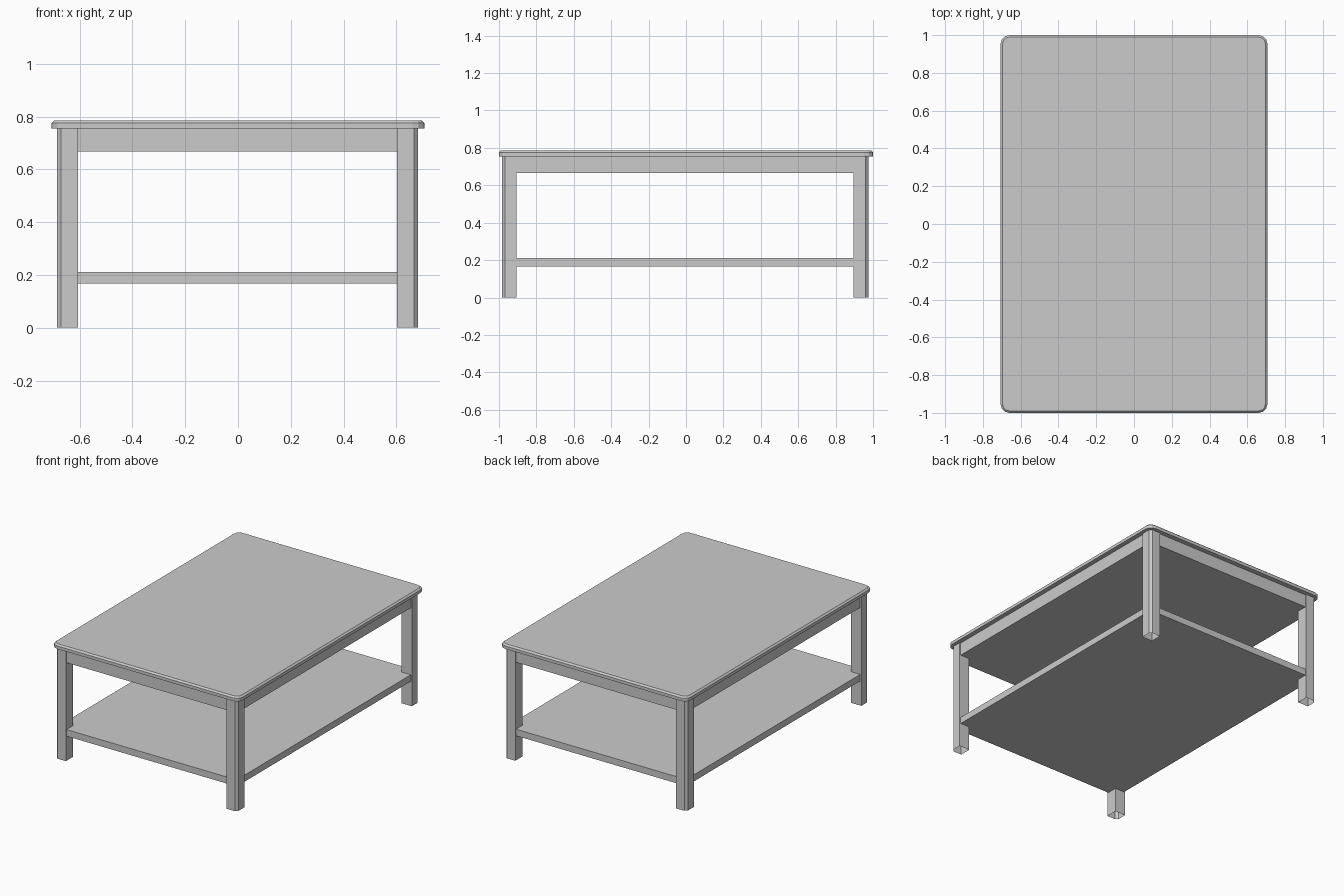
import bpy, bmesh, math

if "Cube" in bpy.data.objects:
    bpy.data.objects.remove(bpy.data.objects["Cube"])


def finish(name, bm):
    bmesh.ops.recalc_face_normals(bm, faces=bm.faces)
    me = bpy.data.meshes.new(name)
    bm.to_mesh(me)
    bm.free()
    ob = bpy.data.objects.new(name, me)
    bpy.context.collection.objects.link(ob)
    return ob


def box(name, x0, x1, y0, y1, z0, z1):
    bm = bmesh.new()
    bmesh.ops.create_cube(bm, size=1)
    for v in bm.verts:
        v.co.x = x1 if v.co.x > 0 else x0
        v.co.y = y1 if v.co.y > 0 else y0
        v.co.z = z1 if v.co.z > 0 else z0
    return finish(name, bm)


def rounded_loop(bm, hx, hy, r, z, segments=3):
    verts = []
    for k, (sx, sy) in enumerate([(1, 1), (-1, 1), (-1, -1), (1, -1)]):
        for i in range(segments + 1):
            a = math.pi / 2 * (k + i / segments)
            verts.append(bm.verts.new((sx * (hx - r) + r * math.cos(a),
                                       sy * (hy - r) + r * math.sin(a), z)))
    return verts


def bridge(bm, a, b):
    for i in range(len(a)):
        j = (i + 1) % len(a)
        bm.faces.new((a[i], a[j], b[j], b[i]))


# Tabletop: rounded corners, chamfered upper edge
bm = bmesh.new()
loops = [rounded_loop(bm, 0.706, 1.0, 0.045, 0.755),
         rounded_loop(bm, 0.706, 1.0, 0.045, 0.776),
         rounded_loop(bm, 0.695, 0.989, 0.034, 0.786)]
bridge(bm, loops[0], loops[1])
bridge(bm, loops[1], loops[2])
bm.faces.new(loops[0])
bm.faces.new(loops[2])
finish("tabletop", bm)

# Shared leg footprint; frame sits slightly toward the front
X0, X1, Y0, Y1 = -0.686, 0.682, -0.985, 0.975
LEG, CHAMFER, INSET = 0.079, 0.016, 0.008

# Legs: outer corner chamfered, open at the foot
for sx, side in ((-1, "left"), (1, "right")):
    for sy, end in ((-1, "front"), (1, "back")):
        ox, oy = (X0, X1)[sx > 0], (Y0, Y1)[sy > 0]
        ix, iy = ox - sx * LEG, oy - sy * LEG
        outline = [(ix, iy), (ox, iy), (ox, oy - sy * CHAMFER),
                   (ox - sx * CHAMFER, oy), (ix, oy)]
        bm = bmesh.new()
        low = [bm.verts.new((x, y, 0)) for x, y in outline]
        high = [bm.verts.new((x, y, 0.755)) for x, y in outline]
        bridge(bm, low, high)
        bm.faces.new(high)
        finish(f"{end}_{side}_leg", bm)


# Apron block and lower shelf: cross-shaped outline notched around the legs
def notched_slab(name, z0, z1):
    xo0, xo1, yo0, yo1 = X0 + INSET, X1 - INSET, Y0 + INSET, Y1 - INSET
    xi0, xi1, yi0, yi1 = X0 + LEG, X1 - LEG, Y0 + LEG, Y1 - LEG
    pts = [(xi0, yo0), (xi1, yo0), (xi1, yi0), (xo1, yi0), (xo1, yi1), (xi1, yi1),
           (xi1, yo1), (xi0, yo1), (xi0, yi1), (xo0, yi1), (xo0, yi0), (xi0, yi0)]
    bm = bmesh.new()
    low = [bm.verts.new((x, y, z0)) for x, y in pts]
    high = [bm.verts.new((x, y, z1)) for x, y in pts]
    bridge(bm, low, high)
    bm.faces.new(low)
    bm.faces.new(high)
    return finish(name, bm)


notched_slab("apron", 0.667, 0.755)
notched_slab("lower_shelf", 0.167, 0.212)
